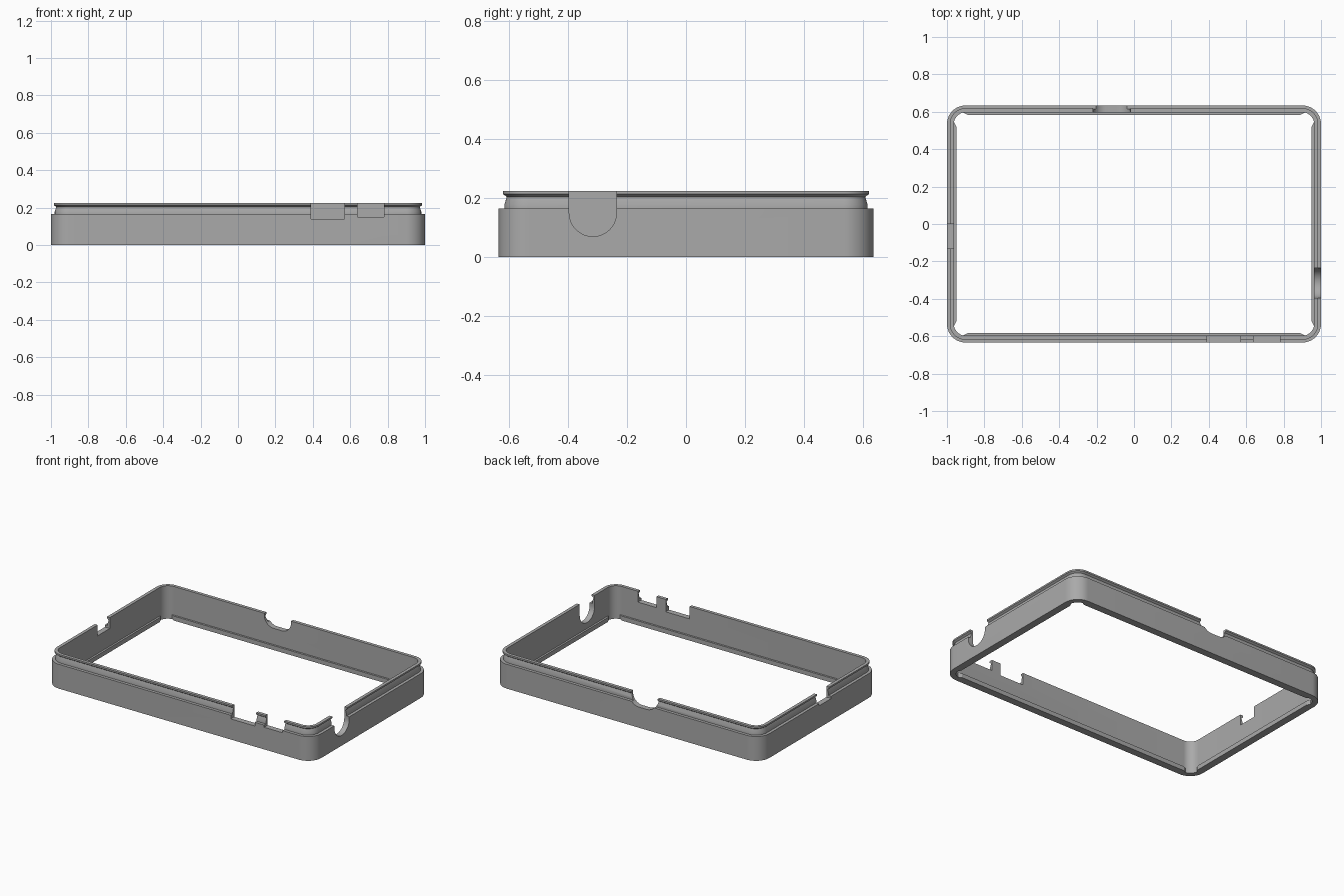
import bpy, bmesh, math
from mathutils import Vector

if "Cube" in bpy.data.objects:
    bpy.data.objects.remove(bpy.data.objects["Cube"], do_unlink=True)

HX, HY, R, TOP, WALL = 1.0, 0.634, 0.1, 0.224, 0.037

grey = bpy.data.materials.new("plain grey")
grey.use_nodes = True
grey.diffuse_color = (0.4, 0.4, 0.4, 1)
grey.node_tree.nodes["Principled BSDF"].inputs["Base Color"].default_value = (0.4, 0.4, 0.4, 1)


def finish(bm, name):
    bmesh.ops.recalc_face_normals(bm, faces=bm.faces)
    mesh = bpy.data.meshes.new(name)
    bm.to_mesh(mesh)
    bm.free()
    mesh.materials.append(grey)
    obj = bpy.data.objects.new(name, mesh)
    bpy.context.collection.objects.link(obj)
    return obj


def rounded_loop(inset, segments=12):
    """Rounded rectangle set in from the outer wall."""
    points = []
    for k, (sx, sy) in enumerate([(1, 1), (-1, 1), (-1, -1), (1, -1)]):
        for i in range(segments + 1):
            a = math.pi / 2 * (k + i / segments)
            points.append((sx * (HX - R) + (R - inset) * math.cos(a),
                           sy * (HY - R) + (R - inset) * math.sin(a)))
    return points


def prism(name, outline, place, near, far):
    """Extrude a 2D outline between two depths; place maps (u, v, depth) to space."""
    bm = bmesh.new()
    ends = [[bm.verts.new(place(u, v, d)) for u, v in outline] for d in (near, far)]
    for end in ends:
        bm.faces.new(end)
    n = len(outline)
    for i in range(n):
        j = (i + 1) % n
        bm.faces.new((ends[0][i], ends[0][j], ends[1][j], ends[1][i]))
    return finish(bm, name)


def notch_outline(left, right, bottom, radius=0.0):
    """Open-topped slot with rounded lower corners."""
    top = TOP + 0.1
    points = [(right, top), (left, top)]
    if radius == 0:
        return points + [(left, bottom), (right, bottom)]
    for cx, start in ((left + radius, math.pi), (right - radius, 1.5 * math.pi)):
        for i in range(13):
            a = start + math.pi / 2 * i / 12
            p = (cx + radius * math.cos(a), bottom + radius + radius * math.sin(a))
            if (Vector(p) - Vector(points[-1])).length > 1e-4:
                points.append(p)
    return points


# Wall with stepped, grooved rim, as (inset, height)
profile = [(0, 0), (0, 0.165), (0.02, 0.165), (0.02, 0.178), (0.028, 0.204),
           (0.015, 0.213), (0.015, TOP), (WALL, TOP), (WALL, 0)]
bm = bmesh.new()
rings = [[bm.verts.new((x, y, z)) for x, y in rounded_loop(d)] for d, z in profile]
for a, b in zip(rings, rings[1:] + rings[:1]):
    for i in range(len(a)):
        j = (i + 1) % len(a)
        bm.faces.new((a[i], a[j], b[j], b[i]))
frame = finish(bm, "frame_wall")

# Port notches through the walls
along_y = lambda u, v, d: (u, d, v)
along_x = lambda u, v, d: (d, u, v)
notches = [
    ("front_wide_notch", notch_outline(0.39, 0.57, 0.14), along_y, -0.7, -0.55),
    ("front_narrow_notch", notch_outline(0.64, 0.78, 0.15), along_y, -0.7, -0.55),
    ("back_notch", notch_outline(-0.22, -0.02, 0.14, 0.07), along_y, 0.55, 0.7),
    ("left_round_notch", notch_outline(-0.395, -0.235, 0.07, 0.08), along_x, 0.9, 1.1),
    ("right_notch", notch_outline(-0.13, 0.0, 0.15), along_x, -1.1, -0.9),
]
for name, outline, place, near, far in notches:
    cutter = prism(name + "_cutter", outline, place, near, far)
    cutter.hide_render = True
    cutter.hide_set(True)
    mod = frame.modifiers.new(name, "BOOLEAN")
    mod.operation = "DIFFERENCE"
    mod.solver = "EXACT"
    mod.object = cutter

# Apply the cuts and drop the cutters
bpy.context.view_layer.update()
cut_mesh = bpy.data.meshes.new_from_object(frame.evaluated_get(bpy.context.evaluated_depsgraph_get()))
frame.modifiers.clear()
frame.data = cut_mesh
for obj in [o for o in bpy.data.objects if o.name.endswith("_cutter")]:
    bpy.data.objects.remove(obj, do_unlink=True)

bpy.ops.object.select_all(action="DESELECT")
frame.select_set(True)
bpy.context.view_layer.objects.active = frame
bpy.ops.object.shade_smooth_by_angle(angle=math.radians(30))


# Bottom lip along each side, tapering out before the corners
def lip(name, half, wall, side, place):
    outer, inner = side * (wall - WALL + 0.002), side * (wall - 0.05)
    outline = [(-half, outer), (-half + 0.03, inner), (half - 0.03, inner), (half, outer)]
    prism(name, outline, place, 0, 0.03)


for side, end, flank in ((1, "back", "left"), (-1, "front", "right")):
    lip(end + "_lip", 0.92, HY, side, lambda u, v, d: (u, v, d))
    lip(flank + "_lip", 0.55, HX, side, lambda u, v, d: (v, u, d))
